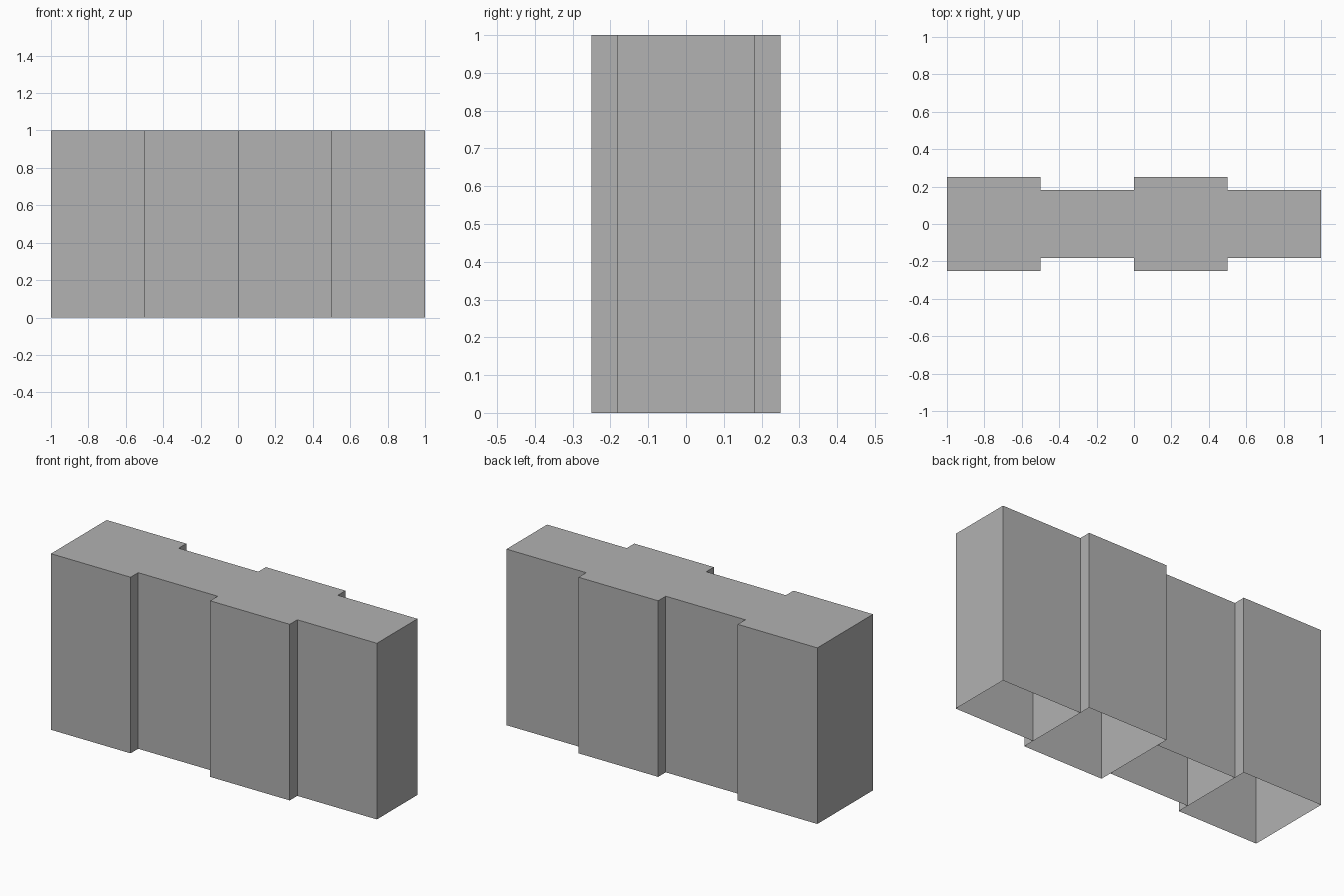
import bpy
import bmesh

cube = bpy.data.objects.get("Cube")
if cube:
    bpy.data.objects.remove(cube, do_unlink=True)

# Single plain grey
GREY = (0.445, 0.445, 0.445, 1.0)
grey = bpy.data.materials.new("plain_grey")
grey.use_nodes = True
grey.diffuse_color = GREY
grey.node_tree.nodes["Principled BSDF"].inputs["Base Color"].default_value = GREY

SEGMENT = 0.5
HEIGHT = 1.0
THICK, THIN = 0.5, 0.364


def wall_segment(name, x, depth):
    """Box shell with an open underside."""
    bm = bmesh.new()
    bmesh.ops.create_cube(bm, size=1)
    bmesh.ops.scale(bm, vec=(SEGMENT, depth, HEIGHT), verts=bm.verts)
    bmesh.ops.translate(bm, vec=(x, 0, HEIGHT / 2), verts=bm.verts)
    underside = [f for f in bm.faces if f.normal.z < -0.5]
    bmesh.ops.delete(bm, geom=underside, context='FACES_ONLY')
    mesh = bpy.data.meshes.new(name)
    bm.to_mesh(mesh)
    bm.free()
    mesh.materials.append(grey)
    bpy.context.collection.objects.link(bpy.data.objects.new(name, mesh))


# Alternating thick and thin wall segments
for i in range(4):
    thick = i % 2 == 0
    name = ("thick" if thick else "thin") + f"_wall_segment_{i // 2 + 1}"
    wall_segment(name, (i - 1.5) * SEGMENT, THICK if thick else THIN)
